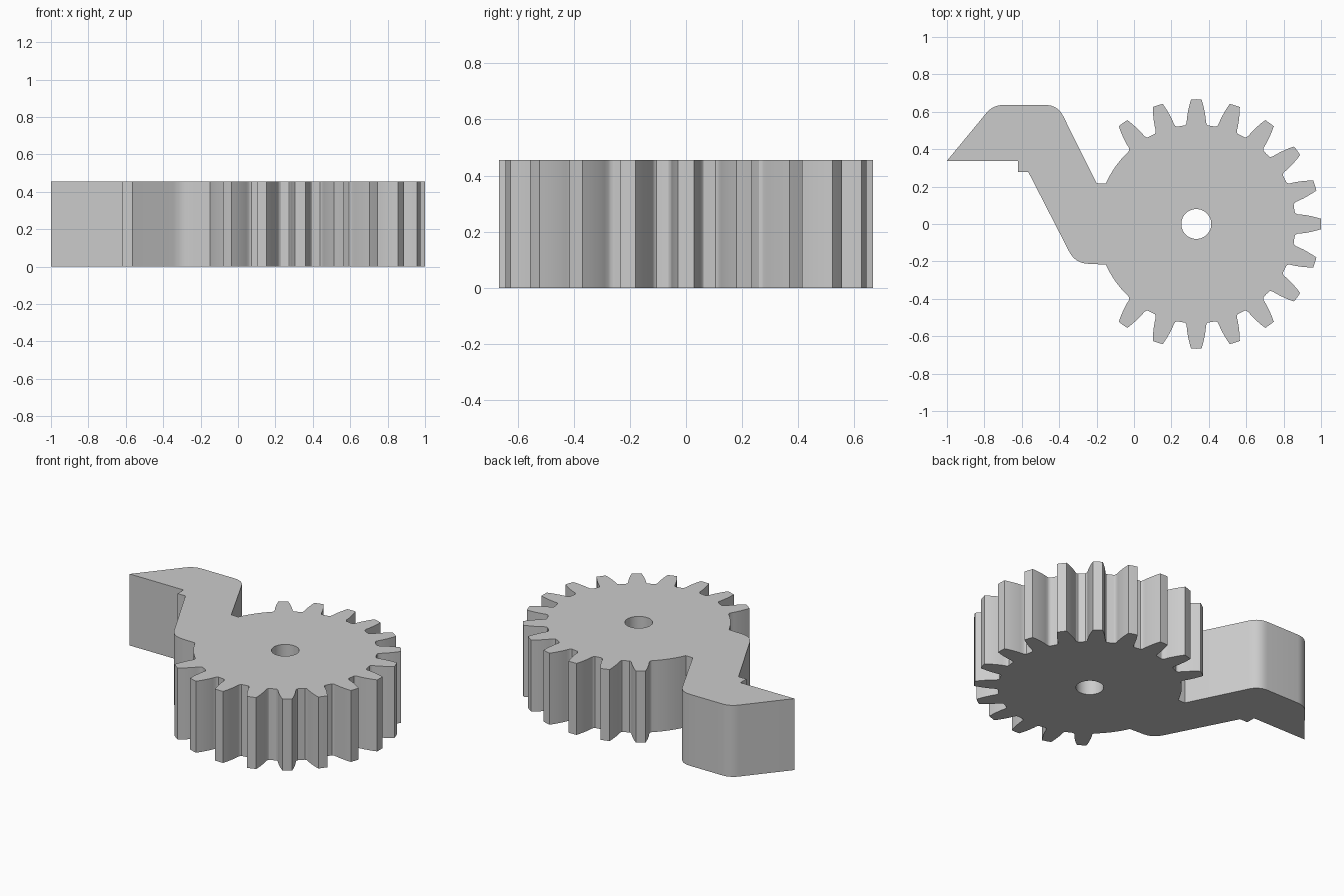
import bpy, bmesh
from math import sin, cos, pi, radians, atan2
from mathutils import Vector

cube = bpy.data.objects.get("Cube")
if cube:
    bpy.data.objects.remove(cube, do_unlink=True)

HEIGHT = 0.455
CENTRE = Vector((0.333, 0))
ROOT = 0.53
HOLE = 0.08
PITCH = radians(18)
SIDE_TEETH = 7      # teeth on each side of the middle one

grey = bpy.data.materials.new("grey")
grey.use_nodes = True
grey.diffuse_color = (0.6, 0.6, 0.6, 1)
grey.node_tree.nodes["Principled BSDF"].inputs["Base Color"].default_value = grey.diffuse_color


def polar(r, a):
    return CENTRE + Vector((cos(a), sin(a))) * r


def rounded(before, corner, after, size, steps=8):
    """Round a corner, starting and ending at the given distance from it."""
    b, c, d = Vector(before), Vector(corner), Vector(after)
    p = c + (b - c).normalized() * size
    q = c + (d - c).normalized() * size
    return [p.lerp(c, i / steps).lerp(c.lerp(q, i / steps), i / steps)
            for i in range(steps + 1)]


# Half a tooth: distance from the gear centre and half width, root to tip
flank = [(0.531, 0.062), (0.536, 0.056), (0.545, 0.052), (0.565, 0.0505),
         (0.59, 0.047), (0.615, 0.042), (0.64, 0.036), (0.667, 0.028)]


def tooth(angle, plain_start=False, plain_end=False):
    rising = [polar(r, angle - atan2(w, r)) for r, w in flank]
    falling = [polar(r, angle + atan2(w, r)) for r, w in reversed(flank)]
    tip = [polar(0.667, angle)]
    return rising + tip + falling


# Toothed rim, counter-clockwise
outline = []
for i in range(-SIDE_TEETH, SIDE_TEETH + 1):
    outline += tooth(i * PITCH)
    if i < SIDE_TEETH:
        outline.append(polar(ROOT, (i + 0.5) * PITCH))

# Plain rim beside the arm
ARC_START, ARC_END = radians(133.5), radians(155.8)
arc = [ARC_START + (ARC_END - ARC_START) * i / 8 for i in range(9)]
outline += [polar(ROOT, a) for a in arc]

# Bent arm with its pointed, notched end
neck_top, crest, brow = (-0.20, 0.218), (-0.408, 0.636), (-0.754, 0.636)
point, notch, elbow = (-1.0, 0.338), (-0.565, 0.278), (-0.313, -0.213)
outline.append(Vector(neck_top))
outline += rounded(neck_top, crest, brow, 0.065)
outline += rounded(crest, brow, point, 0.055)
outline += [Vector(p) for p in (point, (-0.62, 0.338), (-0.62, 0.278), notch)]
outline += rounded(notch, elbow, (-0.15, -0.213), 0.075)
outline += [polar(ROOT, -a) for a in reversed(arc)]

# Shaft hole
hole = [polar(HOLE, 2 * pi * i / 48) for i in range(48)]

# Fill the profile and raise it to a solid
bm = bmesh.new()
for loop in (outline, hole):
    verts = [bm.verts.new((p.x, p.y, 0)) for p in loop]
    for i, v in enumerate(verts):
        bm.edges.new((v, verts[(i + 1) % len(verts)]))
bmesh.ops.triangle_fill(bm, use_beauty=True, edges=bm.edges[:], normal=(0, 0, 1))
raised = bmesh.ops.extrude_face_region(bm, geom=bm.faces[:], use_keep_orig=True)
bmesh.ops.translate(bm, vec=(0, 0, HEIGHT),
                    verts=[g for g in raised["geom"] if isinstance(g, bmesh.types.BMVert)])
bmesh.ops.recalc_face_normals(bm, faces=bm.faces[:])
mesh = bpy.data.meshes.new("gear_with_arm")
bm.to_mesh(mesh)
bm.free()

gear = bpy.data.objects.new("gear_with_arm", mesh)
bpy.context.collection.objects.link(gear)
mesh.materials.append(grey)
bpy.ops.object.select_all(action="DESELECT")
gear.select_set(True)
bpy.context.view_layer.objects.active = gear
bpy.ops.object.shade_smooth_by_angle(angle=radians(30))
